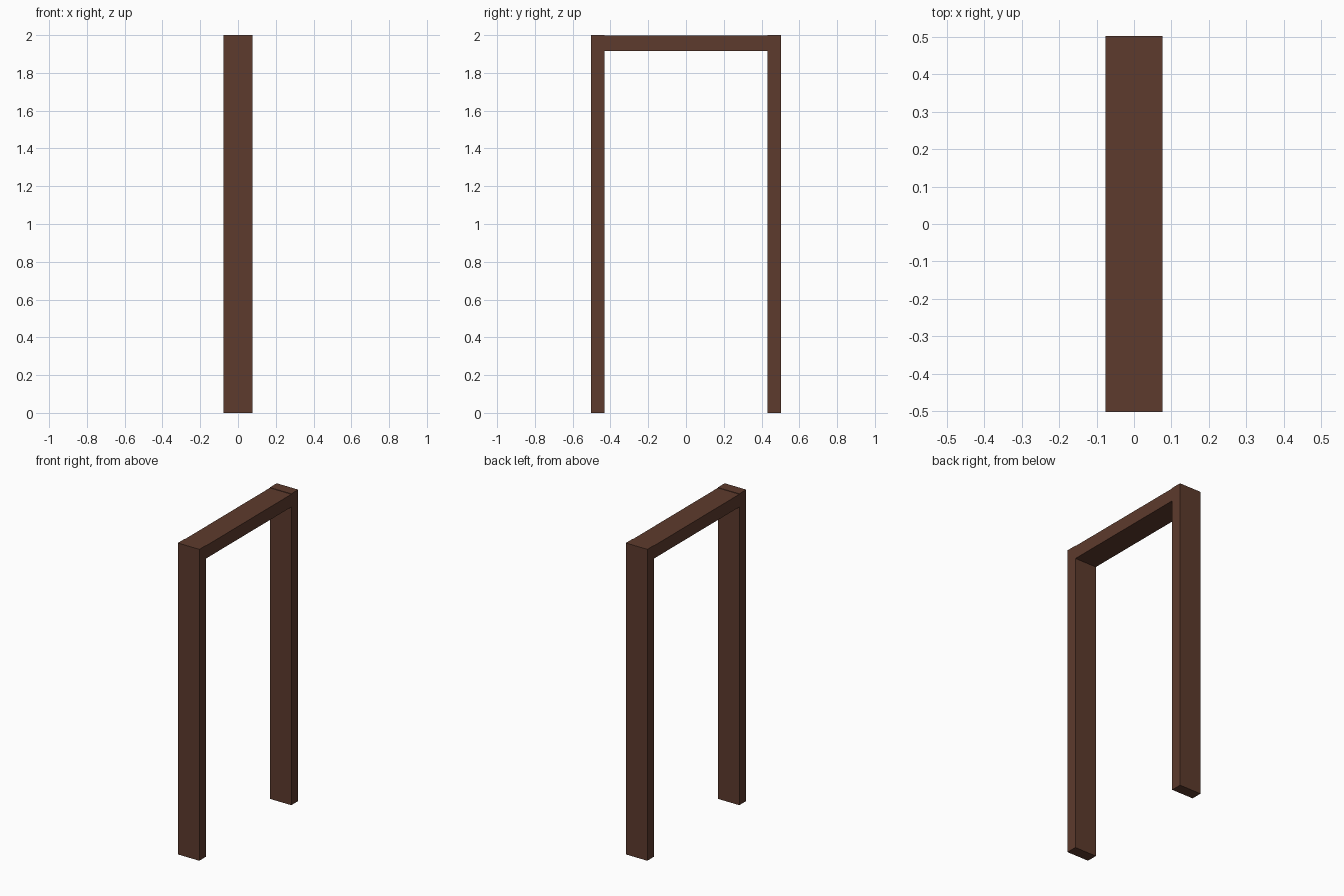
import bpy

if "Cube" in bpy.data.objects:
    bpy.data.objects.remove(bpy.data.objects["Cube"])

wood = bpy.data.materials.new("dark brown wood")
wood.diffuse_color = (0.110, 0.043, 0.026, 1.0)
wood.use_nodes = True
wood.node_tree.nodes["Principled BSDF"].inputs["Base Color"].default_value = wood.diffuse_color

WIDTH = 0.153     # frame depth along x
HALF_SPAN = 0.502 # outer half width along y
POST = 0.07       # post thickness along y
HEIGHT = 2.0


def box(name, lo, hi):
    """Axis-aligned box between two corners."""
    bpy.ops.mesh.primitive_cube_add(
        size=1, location=[(a + b) / 2 for a, b in zip(lo, hi)])
    ob = bpy.context.object
    ob.name = name
    ob.scale = [b - a for a, b in zip(lo, hi)]
    bpy.ops.object.transform_apply(location=False, rotation=False, scale=True)
    ob.data.materials.append(wood)
    return ob


x = WIDTH / 2
inner = HALF_SPAN - POST

# Upright posts
box("front_post", (-x, -HALF_SPAN, 0), (x, -inner, HEIGHT))
box("back_post", (-x, inner, 0), (x, HALF_SPAN, HEIGHT))

# Head beam between the posts, a hair lower than the post tops
box("head_beam", (-x, -inner, 1.915), (x, inner, HEIGHT - 0.003))
